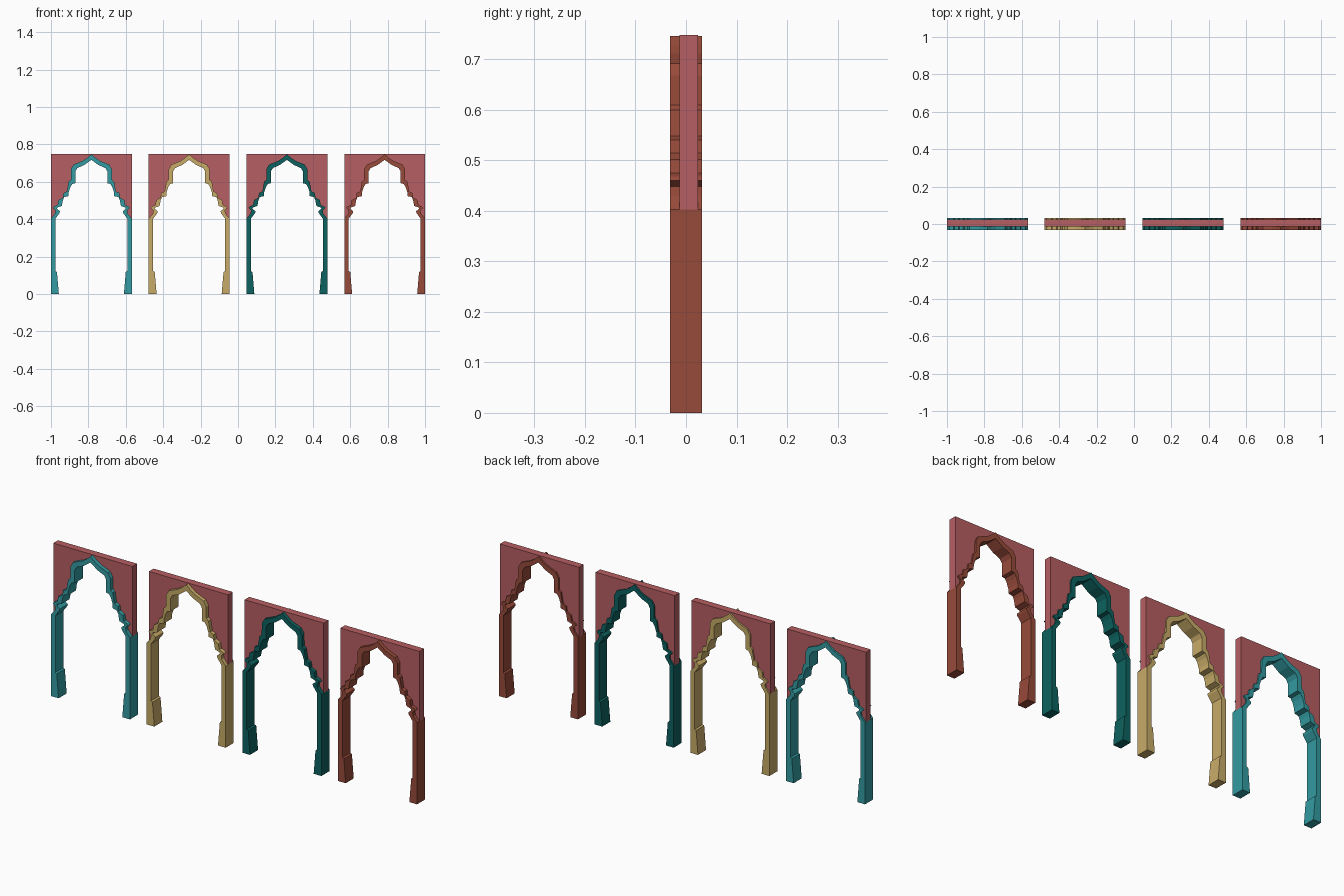
import bpy, bmesh

if "Cube" in bpy.data.objects:
    bpy.data.objects.remove(bpy.data.objects["Cube"])

def material(name, rgb):
    m = bpy.data.materials.new(name)
    m.diffuse_color = (*rgb, 1)
    m.use_nodes = True
    m.node_tree.nodes["Principled BSDF"].inputs["Base Color"].default_value = m.diffuse_color
    return m

def prism(name, pts, cx, y0, y1, mat):
    """Extrude an x/z outline from y0 to y1."""
    bm = bmesh.new()
    face = bm.faces.new([bm.verts.new((cx + x, y0, z)) for x, z in pts])
    ext = bmesh.ops.extrude_face_region(bm, geom=[face])
    for v in ext["geom"]:
        if isinstance(v, bmesh.types.BMVert):
            v.co.y = y1
    bmesh.ops.recalc_face_normals(bm, faces=bm.faces)
    me = bpy.data.meshes.new(name)
    bm.to_mesh(me)
    bm.free()
    me.materials.append(mat)
    ob = bpy.data.objects.new(name, me)
    bpy.context.collection.objects.link(ob)

def mirrored(half):
    """Right half from foot to apex, then the left half back down."""
    return half + [(-x, z) for x, z in reversed(half) if x > 0]

# half outlines as (distance from arch centre, height)
outer = [(.216, .403), (.194, .43), (.192, .448), (.206, .46), (.199, .468),
         (.181, .475), (.176, .502), (.153, .515), (.149, .54), (.131, .548),
         (.122, .60), (.110, .61), (.109, .668), (.095, .692), (.045, .712),
         (.022, .728), (0, .7465)]
inner = [(.174, 0), (.184, .118), (.192, .122), (.192, .403), (.170, .433),
         (.168, .442), (.184, .455), (.182, .462), (.158, .470), (.152, .502),
         (.145, .518), (.122, .523), (.121, .545), (.112, .572), (.102, .588),
         (.086, .592), (.086, .655), (.075, .673), (.037, .690), (.018, .704),
         (0, .717)]

outer_full = mirrored(outer)
arch_outline = ([(.216, 0)] + outer_full + [(-.216, 0)]
                + mirrored(inner)[::-1])
panel_outline = outer_full + [(-.216, .748), (.216, .748)]

rose = material("rose wall", (.47, .112, .122))
arches = [("teal", (.033, .33, .36)), ("sand", (.58, .41, .14)),
          ("dark_green", (.004, .122, .115)), ("brick", (.31, .069, .042))]

# four arches, each with a recessed wall panel above
for i, (name, rgb) in enumerate(arches):
    cx = -.784 + i * .5227
    prism(name + "_arch", arch_outline, cx, -.0315, .0315,
          material(name.replace("_", " "), rgb))
    prism(name + "_wall_panel", panel_outline, cx, -.013, .0235, rose)
